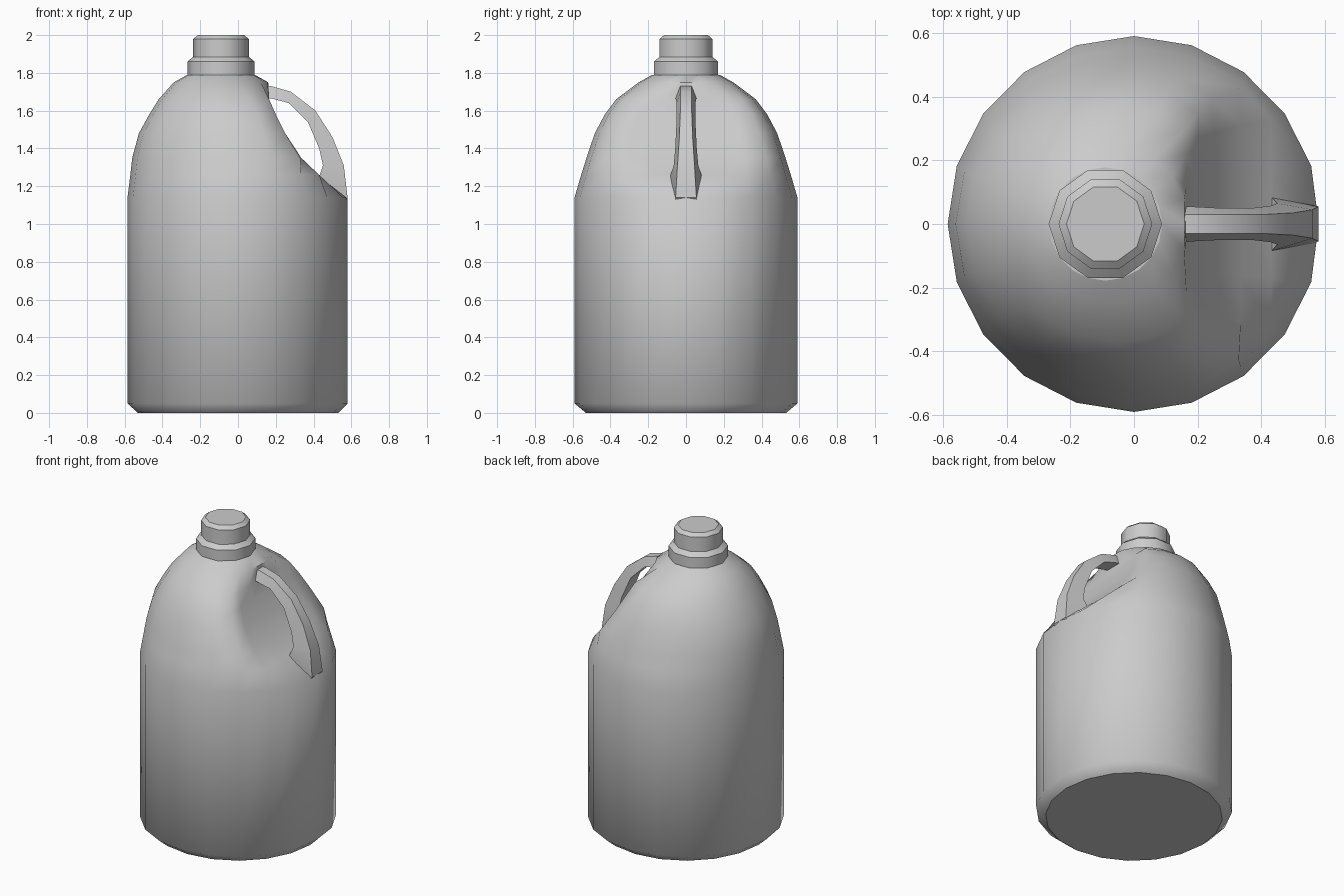
import bpy
from math import sin, cos, tau, radians

if "Cube" in bpy.data.objects:
    bpy.data.objects.remove(bpy.data.objects["Cube"])


def make(name, verts, faces, angle):
    mesh = bpy.data.meshes.new(name)
    mesh.from_pydata(verts, [], faces)
    mesh.validate()
    obj = bpy.data.objects.new(name, mesh)
    bpy.context.collection.objects.link(obj)
    bpy.ops.object.select_all(action='DESELECT')
    obj.select_set(True)
    bpy.context.view_layer.objects.active = obj
    bpy.ops.object.shade_smooth_by_angle(angle=radians(angle))
    return obj


def loft(name, rings, angle):
    """Skin equal-sized rings and cap both ends."""
    n = len(rings[0])
    verts = [v for ring in rings for v in ring]
    faces = [(k * n + i, k * n + (i + 1) % n, (k + 1) * n + (i + 1) % n, (k + 1) * n + i)
             for k in range(len(rings) - 1) for i in range(n)]
    top = (len(rings) - 1) * n
    faces += [tuple(reversed(range(n))), tuple(range(top, top + n))]
    obj = make(name, verts, faces, angle)
    for poly in obj.data.polygons[-2:]:
        poly.use_smooth = False
    return obj


def oval(n, z, cx, rx, ry, limit):
    """Horizontal ring whose +x side is cut off at limit."""
    return [(min(cx + rx * cos(tau * i / n), limit), ry * sin(tau * i / n), z)
            for i in range(n)]


# body: z, centre x, radius x, radius y, limit of the handle recess
body = [
    (0.00, 0.00, 0.53, 0.53, 1),
    (0.05, 0.00, 0.585, 0.59, 0.58),
    (1.14, 0.00, 0.585, 0.59, 0.58),
    (1.26, 0.00, 0.57, 0.555, 0.43),
    (1.35, 0.00, 0.56, 0.527, 0.335),
    (1.48, -0.02, 0.505, 0.483, 0.25),
    (1.58, -0.03, 0.44, 0.43, 0.20),
    (1.66, -0.05, 0.37, 0.37, 0.165),
    (1.75, -0.085, 0.255, 0.25, 0.16),
    (1.79, -0.09, 0.178, 0.178, 1),
]
loft("jug_body", [oval(20, *r) for r in body], 55)

# neck and screw cap
loft("neck", [oval(10, z, -0.09, r, r, 1) for z, r in
              ((1.77, 0.178), (1.86, 0.178), (1.885, 0.147))], 39)
loft("cap", [oval(10, z, -0.09, r, r, 1) for z, r in
             ((1.88, 0.147), (1.98, 0.147), (2.0, 0.122))], 39)

# handle: outer x, z, half width, then inner x, z, half width
handle = [
    (0.08, 1.72, 0.03, 0.10, 1.66, 0.055),
    (0.175, 1.73, 0.03, 0.175, 1.665, 0.055),
    (0.28, 1.70, 0.03, 0.27, 1.64, 0.05),
    (0.41, 1.60, 0.03, 0.37, 1.54, 0.05),
    (0.50, 1.46, 0.035, 0.43, 1.40, 0.057),
    (0.56, 1.31, 0.045, 0.45, 1.31, 0.065),
    (0.58, 1.14, 0.055, 0.43, 1.25, 0.085),
    (0.55, 1.10, 0.055, 0.38, 1.20, 0.085),
]
loft("handle", [[(ox, ow, oz), (ox, -ow, oz), (ix, -iw, iz), (ix, iw, iz)]
                for ox, oz, ow, ix, iz, iw in handle], 40)

# make every normal point outwards
for obj in bpy.context.collection.objects:
    bpy.ops.object.select_all(action='DESELECT')
    obj.select_set(True)
    bpy.context.view_layer.objects.active = obj
    bpy.ops.object.mode_set(mode='EDIT')
    bpy.ops.mesh.select_all(action='SELECT')
    bpy.ops.mesh.normals_make_consistent(inside=False)
    bpy.ops.object.mode_set(mode='OBJECT')
